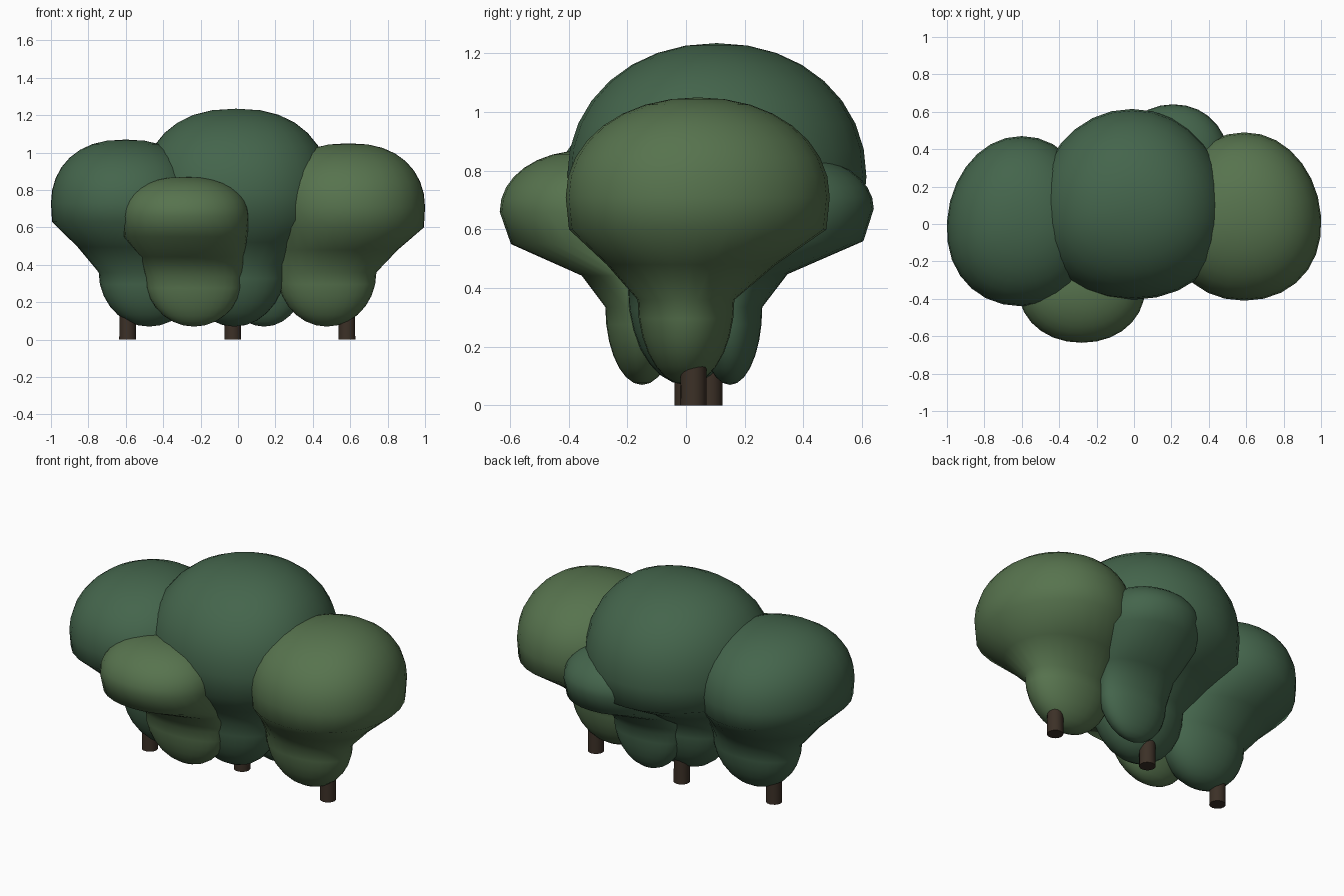
import bpy, bmesh
from math import sin, cos, pi, radians

if "Cube" in bpy.data.objects:
    bpy.data.objects.remove(bpy.data.objects["Cube"])

SEG = 28
Z_BOTTOM = 0.07


def material(name, rgb):
    m = bpy.data.materials.new(name)
    m.diffuse_color = (*rgb, 1)
    m.use_nodes = True
    m.node_tree.nodes["Principled BSDF"].inputs["Base Color"].default_value = m.diffuse_color
    return m


DARK = material("dark_leaf", (0.058, 0.13, 0.072))
LIGHT = material("light_leaf", (0.095, 0.172, 0.076))
BARK = material("bark", (0.045, 0.03, 0.02))


def finish(name, bm, mat, angle):
    bmesh.ops.recalc_face_normals(bm, faces=bm.faces)
    me = bpy.data.meshes.new(name)
    bm.to_mesh(me)
    bm.free()
    me.materials.append(mat)
    ob = bpy.data.objects.new(name, me)
    bpy.context.collection.objects.link(ob)
    bpy.ops.object.select_all(action='DESELECT')
    ob.select_set(True)
    bpy.context.view_layer.objects.active = ob
    bpy.ops.object.shade_smooth_by_angle(angle=radians(angle))


def ring_point(c, r, egg, z, t, n=2.08):
    # slightly squared oval, egg-shaped along y
    def f(v):
        return abs(v) ** (2 / n) * (1 if v >= 0 else -1)
    return (c[0] + r[0] * f(cos(t)) * (1 - egg * sin(t)), c[1] + r[1] * f(sin(t)), z)


def mix(a, b, t):
    return (a[0] + (b[0] - a[0]) * t, a[1] + (b[1] - a[1]) * t)


def foliage(name, mat, c, r, z_top, z_mid, z_kink, lc, lr, z_neck,
            egg=0.08, kink=(0.985, 0.975), concave=0.55):
    """Domed canopy, taper to a neck, rounded lobe below."""
    levels = []
    for i in range(1, 9):
        a = i / 8 * pi / 2
        # dome is a little boxier across x than across y
        rr = (r[0] * sin(a) ** (2 / 2.4), r[1] * sin(a) ** (2 / 2.08))
        levels.append((c, rr, egg, z_mid + (z_top - z_mid) * max(cos(a), 0) ** (2 / 2.08)))
    rk = (r[0] * kink[0], r[1] * kink[1])
    levels.append((c, rk, egg, z_kink))
    levels.append((mix(c, lc, concave), mix(rk, lr, concave), egg / 2,
                   (z_kink + z_neck) / 2))
    for i in range(0, 7):
        a = i / 7 * pi / 2
        levels.append((lc, (lr[0] * cos(a), lr[1] * cos(a)), 0,
                       z_neck - (z_neck - Z_BOTTOM) * sin(a)))
    bm = bmesh.new()
    top = bm.verts.new((c[0], c[1], z_top))
    rings = [[bm.verts.new(ring_point(*lv, 2 * pi * j / SEG)) for j in range(SEG)]
             for lv in levels]
    low = bm.verts.new((lc[0], lc[1], Z_BOTTOM))
    for j in range(SEG):
        k = (j + 1) % SEG
        bm.faces.new((top, rings[0][j], rings[0][k]))
        bm.faces.new((low, rings[-1][k], rings[-1][j]))
        for a, b in zip(rings, rings[1:]):
            bm.faces.new((a[j], b[j], b[k], a[k]))
    finish(name, bm, mat, 80)


# foliage masses: canopy centre, radii, heights, lobe centre, lobe radii, neck
foliage("centre_foliage", DARK, (-0.01, 0.105), (0.51, 0.51), 1.235, 0.78, 0.64,
        (-0.02, 0.0), (0.28, 0.2), 0.40)
foliage("left_foliage", DARK, (-0.6, 0.015), (0.4, 0.455), 1.07, 0.73, 0.63,
        (-0.475, 0.0), (0.27, 0.175), 0.36)
foliage("right_foliage", LIGHT, (0.59, 0.04), (0.41, 0.45), 1.05, 0.71, 0.60,
        (0.475, 0.0), (0.265, 0.165), 0.36)
foliage("front_foliage", LIGHT, (-0.28, -0.34), (0.34, 0.295), 0.87, 0.66, 0.55,
        (-0.235, -0.15), (0.26, 0.125), 0.335, egg=0, kink=(0.97, 0.87), concave=0.75)
foliage("back_foliage", DARK, (0.21, 0.345), (0.295, 0.295), 0.855, 0.67, 0.56,
        (0.14, 0.15), (0.22, 0.11), 0.335, egg=0, kink=(0.97, 0.88), concave=0.75)

# trunks
for name, x, y in (("left_trunk", -0.59, 0.005), ("centre_trunk", -0.028, 0.08),
                   ("right_trunk", 0.582, 0.025)):
    bm = bmesh.new()
    bmesh.ops.create_cone(bm, cap_ends=True, segments=16, radius1=0.045,
                          radius2=0.042, depth=0.5)
    bmesh.ops.translate(bm, verts=bm.verts, vec=(x, y, 0.25))
    finish(name, bm, BARK, 40)
